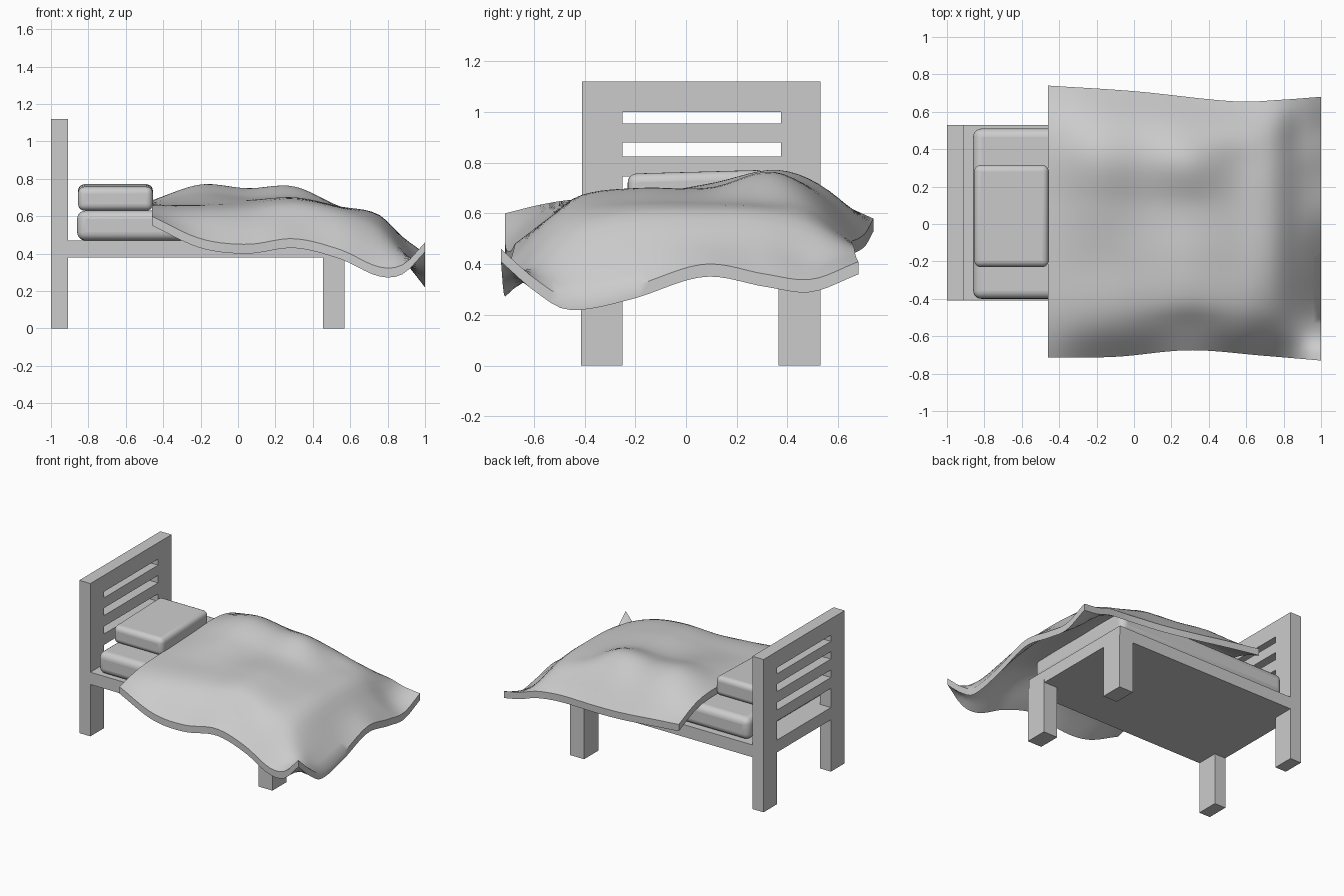
import bpy, bmesh

if "Cube" in bpy.data.objects:
    bpy.data.objects.remove(bpy.data.objects["Cube"])


def finish(name, bm):
    mesh = bpy.data.meshes.new(name)
    bm.to_mesh(mesh)
    bm.free()
    ob = bpy.data.objects.new(name, mesh)
    bpy.context.collection.objects.link(ob)
    return ob


def box(name, x, y, z, bevel=0.0, front_drop=0.0):
    bm = bmesh.new()
    bmesh.ops.create_cube(bm, size=1)
    for v in bm.verts:
        front_top = v.co.y < 0 and v.co.z > 0
        v.co = [lo + (hi - lo) * (c + 0.5) for c, (lo, hi) in zip(v.co, (x, y, z))]
        if front_top:
            v.co.z -= front_drop
    ob = finish(name, bm)
    if bevel:
        mod = ob.modifiers.new("Bevel", 'BEVEL')
        mod.width, mod.segments = bevel, 5
        smooth(ob)
    return ob


def smooth(ob):
    bpy.ops.object.select_all(action='DESELECT')
    ob.select_set(True)
    bpy.context.view_layer.objects.active = ob
    bpy.ops.object.shade_smooth_by_angle(angle=0.7)


def spline(pts, x):
    """Smooth curve through (position, value) pairs, evaluated at x."""
    i = 0
    while i < len(pts) - 2 and x > pts[i + 1][0]:
        i += 1

    def slope(k):
        a, b = pts[max(k - 1, 0)], pts[min(k + 1, len(pts) - 1)]
        return (b[1] - a[1]) / (b[0] - a[0])

    (x0, y0), (x1, y1) = pts[i], pts[i + 1]
    h = x1 - x0
    t = (x - x0) / h
    return ((2*t**3 - 3*t**2 + 1) * y0 + (t**3 - 2*t**2 + t) * h * slope(i)
            + (3*t**2 - 2*t**3) * y1 + (t**3 - t**2) * h * slope(i + 1))


# Headboard: two tall posts with flush slats between them
HEAD_X = (-1.0, -0.91)
for side, y in (("front", (-0.41, -0.25)), ("back", (0.375, 0.53))):
    box(f"headboard_post_{side}", HEAD_X, y, (0, 1.12))
for i, z in enumerate(((1.0, 1.12), (0.88, 0.955), (0.745, 0.825),
                       (0.61, 0.69), (0.38, 0.47))):
    box(f"headboard_slat_{i + 1}", HEAD_X, (-0.25, 0.375), z)

# Bed base and foot legs
box("bed_base", (-0.91, 0.565), (-0.41, 0.53), (0.38, 0.47))
for side, y in (("front", (-0.415, -0.25)), ("back", (0.365, 0.53))):
    box(f"foot_leg_{side}", (0.455, 0.57), y, (0, 0.40))

# Mattress and pillow
box("mattress", (-0.86, 0.53), (-0.40, 0.51), (0.47, 0.63), 0.045)
box("pillow", (-0.855, -0.455), (-0.23, 0.315), (0.63, 0.772), 0.035, 0.015)

# Blanket: height field through a coarse grid of heights, with vertical thickness
XS = (-0.46, -0.2, 0.05, 0.3, 0.55, 0.75, 0.88, 1.0)
YS = (-0.72, -0.58, -0.45, -0.2, 0.1, 0.35, 0.53, 0.72)
HEIGHTS = (
    (.60, .48, .45, .48, .42, .33, .34, .46),
    (.635, .60, .58, .58, .56, .47, .40, .34),
    (.655, .65, .65, .67, .63, .55, .42, .27),
    (.665, .67, .68, .70, .65, .60, .46, .31),
    (.675, .72, .70, .70, .65, .61, .49, .40),
    (.685, .77, .75, .76, .65, .60, .47, .36),
    (.66, .71, .69, .68, .63, .56, .42, .34),
    (.58, .55, .52, .50, .49, .47, .43, .41))
FRONT_EDGE = ((-0.46, -0.715), (-0.1, -0.71), (0.3, -0.675), (0.7, -0.705), (1.0, -0.73))
BACK_EDGE = ((-0.46, 0.74), (0.0, 0.71), (0.55, 0.655), (0.8, 0.665), (1.0, 0.68))
N = 36
bm = bmesh.new()
grid = []
for i in range(N + 1):
    x = XS[0] + (XS[-1] - XS[0]) * i / N
    profile = [(y, spline(list(zip(XS, row)), x)) for y, row in zip(YS, HEIGHTS)]
    y0, y1 = spline(FRONT_EDGE, x), spline(BACK_EDGE, x)
    grid.append([bm.verts.new((x, y0 + (y1 - y0) * j / N,
                               spline(profile, YS[0] + (YS[-1] - YS[0]) * j / N)))
                 for j in range(N + 1)])
for i in range(N):
    for j in range(N):
        bm.faces.new((grid[i][j], grid[i + 1][j], grid[i + 1][j + 1], grid[i][j + 1]))
top = list(bm.faces)
lower = bmesh.ops.duplicate(bm, geom=top)
lower_faces = [g for g in lower["geom"] if isinstance(g, bmesh.types.BMFace)]
bmesh.ops.translate(bm, vec=(0, 0, -0.05),
                    verts=[g for g in lower["geom"] if isinstance(g, bmesh.types.BMVert)])
bmesh.ops.reverse_faces(bm, faces=lower_faces)
bmesh.ops.bridge_loops(bm, edges=[e for e in bm.edges if e.is_boundary])
bmesh.ops.recalc_face_normals(bm, faces=bm.faces)
smooth(finish("blanket", bm))
